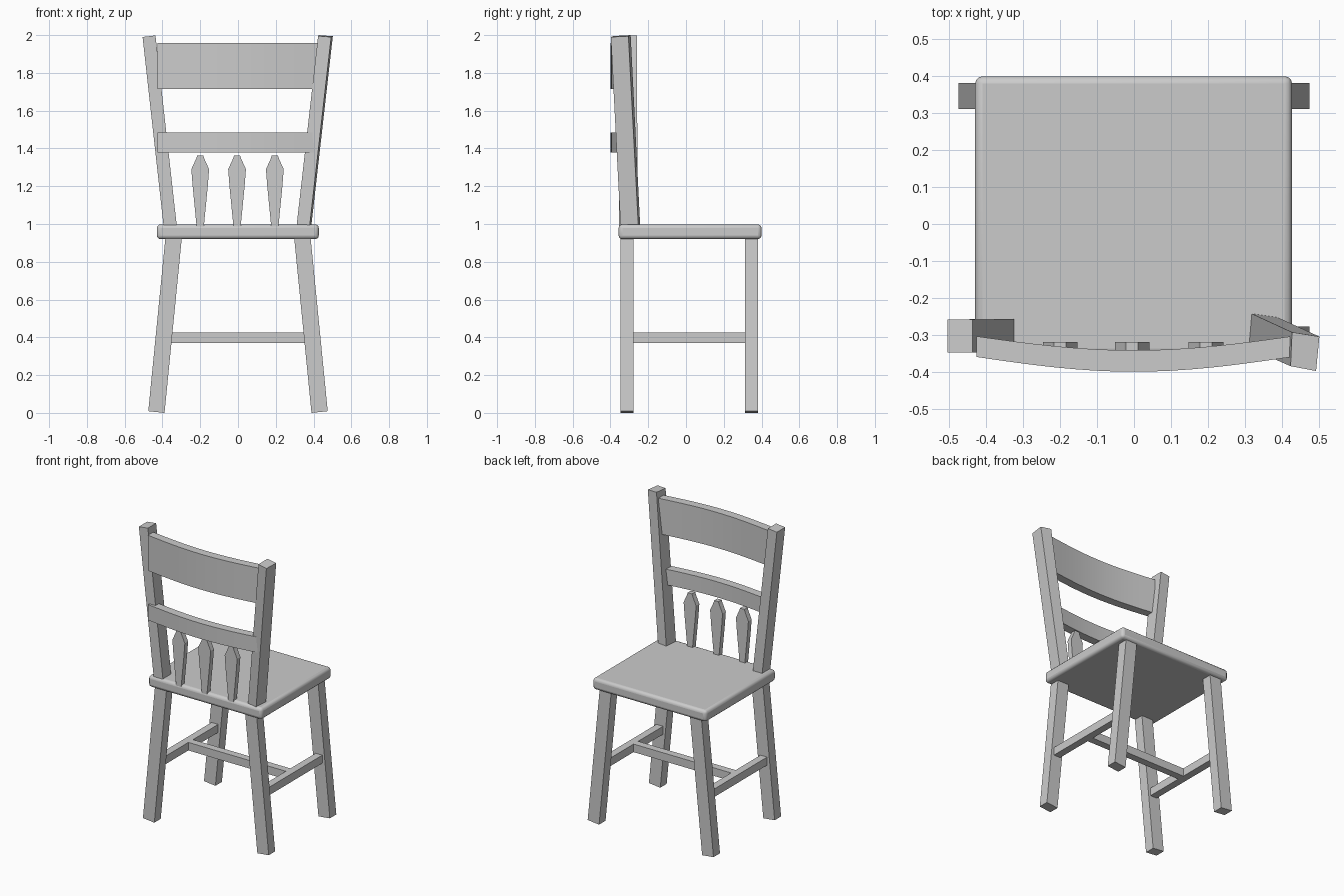
import bpy, bmesh, math

if "Cube" in bpy.data.objects:
    bpy.data.objects.remove(bpy.data.objects["Cube"])


def make(name, verts, faces):
    mesh = bpy.data.meshes.new(name)
    mesh.from_pydata(verts, [], faces)
    bm = bmesh.new()
    bm.from_mesh(mesh)
    bmesh.ops.recalc_face_normals(bm, faces=bm.faces)
    bm.to_mesh(mesh)
    bm.free()
    obj = bpy.data.objects.new(name, mesh)
    bpy.context.collection.objects.link(obj)
    return obj


def loft(name, a, b):
    """Solid between two matching closed loops."""
    n = len(a)
    faces = [tuple(range(n)), tuple(range(n, 2 * n))]
    faces += [(i, (i + 1) % n, n + (i + 1) % n, n + i) for i in range(n)]
    return make(name, list(a) + list(b), faces)


def box(name, x0, x1, y0, y1, z0, z1):
    ring = [(x0, y0), (x1, y0), (x1, y1), (x0, y1)]
    return loft(name, [(x, y, z0) for x, y in ring], [(x, y, z1) for x, y in ring])


# Seat with rounded edges
seat = box("seat", -0.43, 0.428, -0.357, 0.40, 0.92, 0.998)
bev = seat.modifiers.new("round", 'BEVEL')
bev.width = 0.02
bev.segments = 3
bpy.context.view_layer.objects.active = seat
seat.select_set(True)
bpy.ops.object.shade_smooth_by_angle(angle=math.radians(35))

# Splayed legs and side stretchers
for side, s in (("left", -1), ("right", 1)):
    for row, y0, y1 in (("front", -0.347, -0.278), ("back", 0.312, 0.382)):
        bottom = [(s * 0.475, y0, 0.009), (s * 0.389, y0, 0),
                  (s * 0.389, y1, 0), (s * 0.475, y1, 0.009)]
        top = [(s * 0.383, y0, 0.94), (s * 0.297, y0, 0.931),
               (s * 0.297, y1, 0.931), (s * 0.383, y1, 0.94)]
        loft(f"{row}_leg_{side}", bottom, top)
    xs = sorted((s * 0.368, s * 0.418))
    box(f"side_stretcher_{side}", *xs, -0.30, 0.33, 0.37, 0.425)

# Cross stretcher
box("cross_stretcher", -0.39, 0.39, -0.01, 0.04, 0.37, 0.425)

# Back posts: the right one also leans and twists
loft("back_post_left",
     [(-0.393, -0.346, 0.98), (-0.323, -0.346, 0.98), (-0.323, -0.257, 0.98), (-0.393, -0.257, 0.98)],
     [(-0.505, -0.348, 1.99), (-0.437, -0.348, 1.998), (-0.437, -0.259, 1.998), (-0.505, -0.259, 1.99)])
loft("back_post_right",
     [(0.309, -0.335, 0.98), (0.378, -0.346, 0.98), (0.387, -0.252, 0.98), (0.317, -0.242, 0.98)],
     [(0.424, -0.385, 1.995), (0.493, -0.398, 1.99), (0.502, -0.305, 1.994), (0.428, -0.293, 2.0)])


# Curved back rails
def rail(name, z0, z1, n=16):
    xs = [-0.427 + 0.849 * i / n for i in range(n + 1)]
    bow = [math.cos(x / 0.427 * math.pi / 2) for x in xs]
    front = [(x, -0.36 - 0.04 * b) for x, b in zip(xs, bow)]
    back = [(x, -0.304 - 0.038 * b) for x, b in zip(xs, bow)]
    ring = front + back[::-1]
    obj = loft(name, [(x, y, z0) for x, y in ring], [(x, y, z1) for x, y in ring])
    bpy.ops.object.select_all(action='DESELECT')
    bpy.context.view_layer.objects.active = obj
    obj.select_set(True)
    bpy.ops.object.shade_smooth_by_angle(angle=math.radians(30))


rail("top_rail", 1.715, 1.957)
rail("lower_rail", 1.378, 1.484)

# Flat arrow-shaped spindles
profile = [(0.019, 0.985), (0.040, 1.2), (0.047, 1.29), (0.022, 1.345), (0.016, 1.363)]
for i, cx in enumerate((-0.2, -0.005, 0.195)):
    outline = [(cx + w, z) for w, z in profile] + [(cx - w, z) for w, z in profile[::-1]]
    loft(f"spindle_{i + 1}", [(x, -0.355, z) for x, z in outline],
         [(x, -0.32, z) for x, z in outline])
